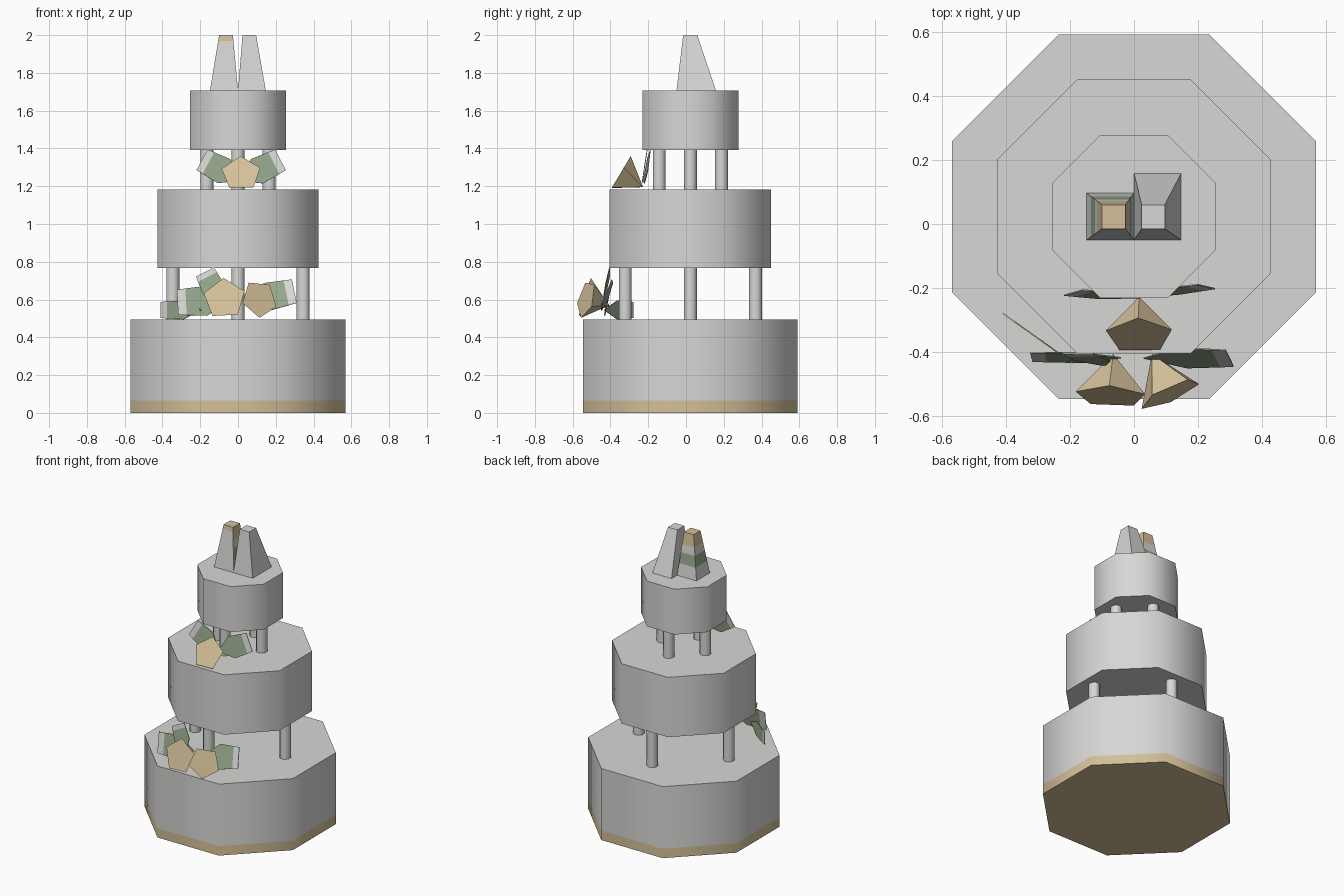
import bpy, math
from mathutils import Vector

if "Cube" in bpy.data.objects:
    bpy.data.objects.remove(bpy.data.objects["Cube"])


def mat(name, rgb):
    m = bpy.data.materials.new(name)
    m.diffuse_color = (*rgb, 1)
    m.use_nodes = True
    m.node_tree.nodes["Principled BSDF"].inputs["Base Color"].default_value = m.diffuse_color
    return m


ICING = mat("white_icing", (0.68, 0.68, 0.67))
TAN = mat("tan", (0.66, 0.53, 0.32))
GREEN = mat("sage_green", (0.30, 0.39, 0.26))
CY = 0.023  # cake axis in y


def make(name, verts, faces, mats=(ICING,), rule=None, smooth=False):
    me = bpy.data.meshes.new(name)
    me.from_pydata([tuple(v) for v in verts], [], faces)
    for m in mats:
        me.materials.append(m)
    me.update()
    if rule:
        for p in me.polygons:
            p.material_index = rule(p.center, p.normal)
    if smooth:
        me.shade_smooth()
        me.set_sharp_from_angle(angle=math.radians(60))
    ob = bpy.data.objects.new(name, me)
    bpy.context.collection.objects.link(ob)
    return ob


def loft(name, rings, **kw):
    """Skin counter-clockwise rings from bottom to top and cap both ends."""
    n = len(rings[0])
    verts = [v for r in rings for v in r]
    faces = [tuple(reversed(range(n))), tuple(range(len(verts) - n, len(verts)))]
    for k in range(len(rings) - 1):
        for i in range(n):
            j = (i + 1) % n
            faces.append((k*n + i, k*n + j, (k+1)*n + j, (k+1)*n + i))
    return make(name, verts, faces, **kw)


def octagon(x, y, z, apothem):
    r = apothem / math.cos(math.pi / 8)
    return [(x + r*math.cos(a), y + r*math.sin(a), z)
            for a in (math.pi/8 + i*math.pi/4 for i in range(8))]


# cake tiers; the bottom one has a tan border and underside
loft("bottom_tier", [octagon(0, CY, z, 0.568) for z in (0, 0.065, 0.495)],
     mats=(ICING, TAN), rule=lambda c, n: int(c.z < 0.065), smooth=True)
loft("middle_tier", [octagon(0, CY, z, 0.427) for z in (0.768, 1.182)], smooth=True)
loft("top_tier", [octagon(0, CY, z, 0.254) for z in (1.393, 1.707)], smooth=True)

# four pillars under each upper tier
for label, d, z0, z1 in (("lower", 0.345, 0.495, 0.768), ("upper", 0.165, 1.182, 1.393)):
    for i in range(4):
        a = i * math.pi / 2
        x, y = d * math.cos(a), CY + d * math.sin(a)
        loft(f"{label}_pillar_{i+1}", [octagon(x, y, z, 0.034) for z in (z0, z1)], smooth=True)


# two tapered figures on top
def topper(name, low, high, levels, **kw):
    rings = []
    for z in levels:
        t = (z - levels[0]) / (levels[-1] - levels[0])
        x0, x1, y0, y1 = (a + (b - a) * t for a, b in zip(low, high))
        rings.append([(x0, y0, z), (x1, y0, z), (x1, y1, z), (x0, y1, z)])
    loft(name, rings, **kw)


def figure_colours(c, n):
    front = n.y < -0.5
    if c.z > (1.97 if front else 1.92):
        return 1
    return 2 if 1.79 < c.z < 1.865 and not front else 0


topper("left_figure", (-0.148, 0, -0.05, 0.097), (-0.1, -0.027, -0.015, 0.06),
       (1.707, 1.79, 1.865, 1.92, 1.97, 2.0), mats=(ICING, TAN, GREEN), rule=figure_colours)
topper("right_figure", (0, 0.147, -0.05, 0.158), (0.024, 0.096, -0.015, 0.06), (1.707, 2.0))


# flowers: five-sided cones with the flat face outwards
def flower(name, centre, tip, corner, r):
    c, t = Vector(centre), Vector(tip)
    axis = (c - t).normalized()
    u = Vector(corner) - c
    u = (u - axis * u.dot(axis)).normalized()
    w = axis.cross(u)
    ring = [c + r * (u*math.cos(a) + w*math.sin(a))
            for a in (i * math.tau / 5 for i in range(5))]
    faces = [(0, 1, 2, 3, 4)] + [((i + 1) % 5, i, 5) for i in range(5)]
    make(name, ring + [t], faces, mats=(TAN,))


flower("upper_flower", (0.016, -0.348, 1.267), (0.016, -0.227, 1.195), (0.013, -0.30, 1.365), 0.108)
flower("lower_left_flower", (-0.072, -0.537, 0.605), (-0.065, -0.405, 0.565), (-0.077, -0.50, 0.72), 0.114)
flower("lower_right_flower", (0.113, -0.53, 0.603), (0.056, -0.405, 0.57), (0.115, -0.56, 0.497), 0.103)


# leaves: blunt plates with a pale end
def leaf(name, base, end, across, width):
    b, e, w = Vector(base), Vector(end), Vector(across)
    d = e - b
    w = (w - d * w.dot(d) / d.length_squared).normalized() * width / 2
    verts = [b]
    for t, s in ((0.45, 1.0), (0.84, 0.9), (1.0, 0.85)):
        verts += [b + d*t - w*s, b + d*t + w*s]
    ob = make(name, verts, [(0, 1, 2), (1, 3, 4, 2), (3, 5, 6, 4)], mats=(GREEN, ICING))
    ob.data.polygons[2].material_index = 1
    ob.modifiers.new("thickness", 'SOLIDIFY').thickness = 0.004


leaf("upper_right_leaf", (0.0, -0.228, 1.23), (0.225, -0.197, 1.34), (0, 0.15, 1), 0.145)
leaf("upper_left_leaf", (0.02, -0.228, 1.23), (-0.19, -0.212, 1.34), (0, 0.15, 1), 0.145)
leaf("lower_right_leaf", (0.03, -0.42, 0.59), (0.298, -0.42, 0.645), (0, 0.4, 1), 0.16)
leaf("lower_left_leaf", (-0.04, -0.415, 0.60), (-0.32, -0.413, 0.585), (0, 0.2, 1), 0.16)
leaf("lower_upright_leaf", (-0.09, -0.44, 0.58), (-0.175, -0.403, 0.745), (1, 0, 0.55), 0.125)
leaf("lower_side_leaf", (-0.19, -0.432, 0.545), (-0.408, -0.277, 0.545), (0, 0, 1), 0.10)
